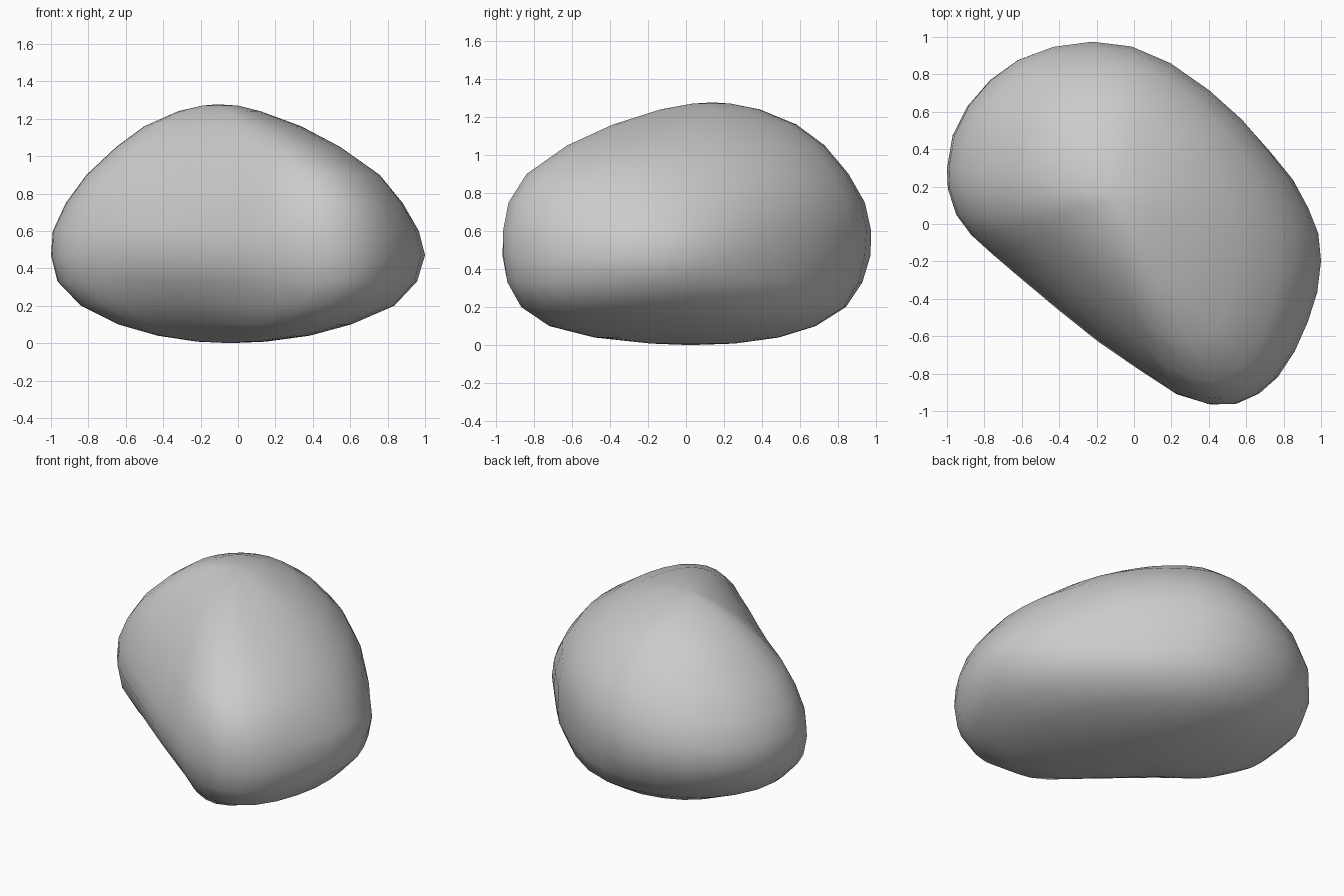
import bpy
import bmesh
import math

if "Cube" in bpy.data.objects:
    bpy.data.objects.remove(bpy.data.objects["Cube"])

# Plan outline of the boulder at its widest (x, y), running west, north, east, south
OUTLINE = [
    (-1, .30), (-.97, .48), (-.89, .64), (-.77, .78), (-.62, .89), (-.43, .96),
    (-.22, .985), (-.01, .955), (.20, .86), (.41, .71), (.59, .55), (.73, .39),
    (.85, .24), (.93, .09), (.985, -.05), (1, -.20), (.98, -.37), (.93, -.53),
    (.86, -.69), (.77, -.83), (.67, -.92), (.55, -.975), (.41, -.98), (.23, -.925),
    (.04, -.80), (-.19, -.64), (-.40, -.47), (-.60, -.30), (-.75, -.17),
    (-.87, -.06), (-.95, .05), (-.995, .19),
]

# Slices: z, x min, x max, y min, y max, lean of the long flanks, bulge of the nose
SLICES = [
    (.008, -.22, .15, -.19, .26, 0, 0),
    (.04, -.43, .38, -.49, .49, .02, .02),
    (.10, -.64, .60, -.73, .68, .045, .03),
    (.20, -.84, .83, -.88, .84, .05, .035),
    (.33, -.965, .955, -.96, .935, .025, .015),
    (.47, -1, 1, -.985, .985, 0, 0),
    (.60, -.99, .965, -.985, .985, .015, .01),
    (.75, -.92, .875, -.95, .945, .035, .03),
    (.90, -.81, .75, -.85, .855, .045, .04),
    (1.05, -.65, .54, -.635, .73, .035, .03),
    (1.16, -.50, .335, -.395, .585, .015, .01),
    (1.24, -.32, .12, -.14, .39, .005, 0),
    (1.27, -.19, 0, .03, .24, 0, 0),
]
BOTTOM, TOP = (-.04, .02, 0), (-.11, .14, 1.277)


def bump(k, centre, half_width):
    """Smooth weight around one outline point, wrapping round the outline."""
    d = abs((k - centre + 16) % 32 - 16) / half_width
    return math.cos(d * math.pi / 2) ** 2 if d < 1 else 0


def slice_ring(bm, z, x0, x1, y0, y1, lean, nose):
    """Fit the outline into one slice, lean its long flanks north-east, fill its nose."""
    ring = []
    for k, (x, y) in enumerate(OUTLINE):
        shift = lean * (bump(k, 9.5, 5.5) + bump(k, 25.5, 5.5))
        push = nose * bump(k, 18.3, 4.5)
        px = (x0 + x1) / 2 + x * (x1 - x0) / 2 + shift + push
        py = (y0 + y1) / 2 + y * (y1 - y0) / 2 + shift - push
        ring.append(bm.verts.new((px, py, z)))
    return ring


# Boulder: loft the slices and close both ends
bm = bmesh.new()
rings = [slice_ring(bm, *s) for s in SLICES]
n = len(OUTLINE)
for low, high in zip(rings, rings[1:]):
    for i in range(n):
        j = (i + 1) % n
        bm.faces.new((low[i], low[j], high[j], high[i]))
for ring, tip in ((rings[0], BOTTOM), (rings[-1], TOP)):
    pole = bm.verts.new(tip)
    for i in range(n):
        bm.faces.new((ring[i], ring[(i + 1) % n], pole))
bmesh.ops.recalc_face_normals(bm, faces=bm.faces)
for face in bm.faces:
    face.smooth = True

mesh = bpy.data.meshes.new("boulder")
bm.to_mesh(mesh)
bm.free()
boulder = bpy.data.objects.new("boulder", mesh)
bpy.context.collection.objects.link(boulder)
